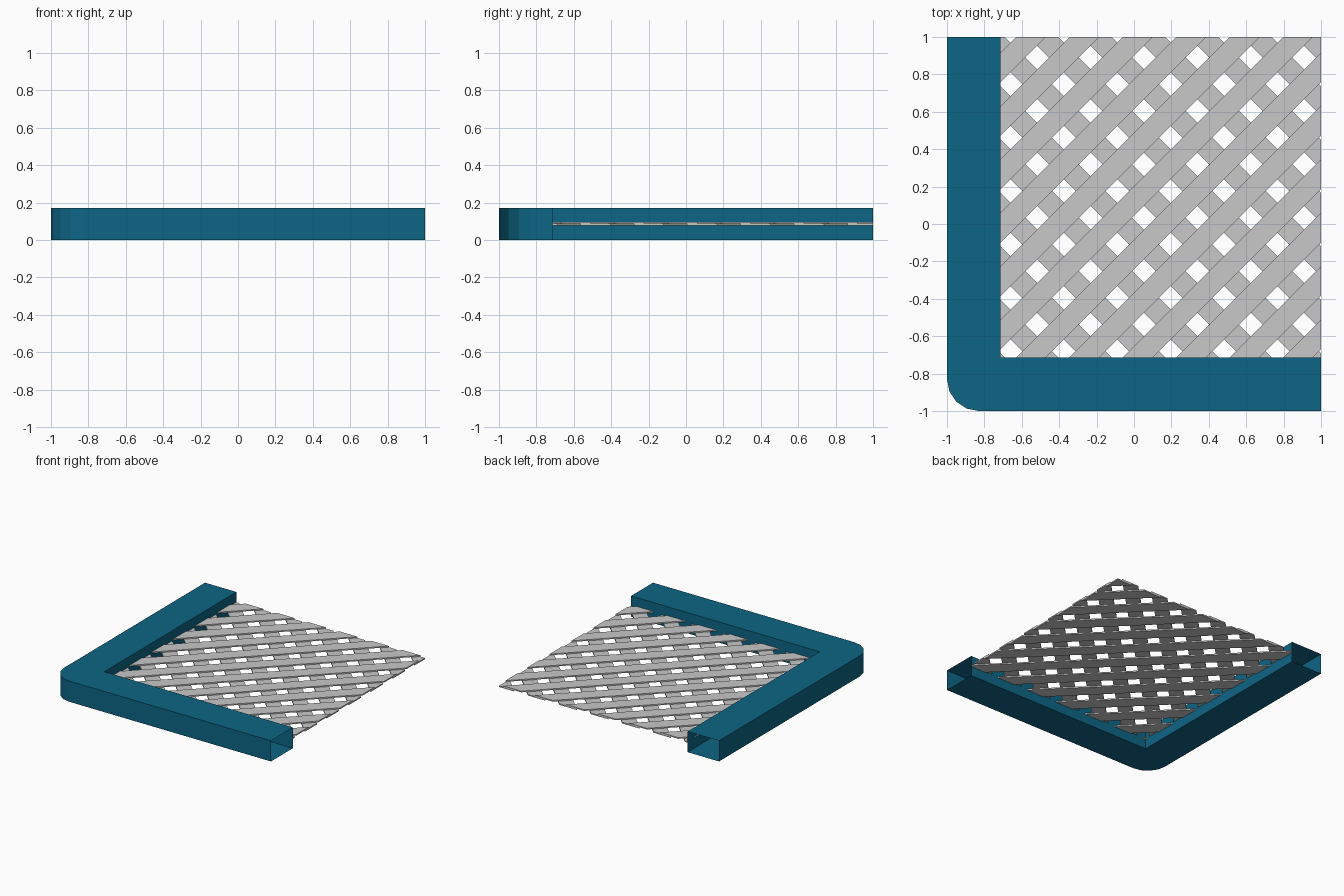
import bpy, bmesh, math
from mathutils import Vector

if "Cube" in bpy.data.objects:
    bpy.data.objects.remove(bpy.data.objects["Cube"])

INNER, HEIGHT, RADIUS = -0.715, 0.17, 0.17
PITCH, HOLE = 0.2855, 0.063        # mesh spacing and hole half-diagonal


def material(name, rgb):
    m = bpy.data.materials.new(name)
    m.diffuse_color = (*rgb, 1)
    m.use_nodes = True
    m.node_tree.nodes["Principled BSDF"].inputs["Base Color"].default_value = m.diffuse_color
    return m


def finish(bm, name, mat):
    bm.normal_update()
    me = bpy.data.meshes.new(name)
    bm.to_mesh(me)
    bm.free()
    me.materials.append(mat)
    ob = bpy.data.objects.new(name, me)
    bpy.context.collection.objects.link(ob)
    return ob


blue = material("deep blue", (0.004, 0.13, 0.235))
grey = material("light grey", (0.58, 0.58, 0.58))

# Corner frame: hollow L-shaped channel with open ends
outer = [(-1, 1)]
for i in range(5):
    a = math.pi + i * math.pi / 8
    outer.append((-1 + RADIUS + RADIUS * math.cos(a), -1 + RADIUS + RADIUS * math.sin(a)))
outer.append((1, -1))
outline = outer + [(1, INNER), (INNER, INNER), (INNER, 1)]
open_ends = {len(outer) - 1, len(outline) - 1}

bm = bmesh.new()
low = [bm.verts.new((x, y, 0)) for x, y in outline]
top = [bm.verts.new((x, y, HEIGHT)) for x, y in outline]
bm.faces.new(low[::-1])
bm.faces.new(top)
n = len(outline)
for i in range(n):
    if i not in open_ends:
        j = (i + 1) % n
        bm.faces.new((low[i], low[j], top[j], top[i]))
finish(bm, "corner_frame", blue)


# Mesh sheet: two crossing layers of flat diagonal strips, trimmed to a square
def strip_layer(name, side, hole_line, z, thick):
    bm = bmesh.new()
    normal = Vector((1, side, 0))
    along = Vector((-side, 1, 0))
    half = PITCH / 2 - HOLE
    for k in range(-12, 13):
        mid = hole_line + PITCH * (k + 0.5)
        corners = [(-half, -3), (half, -3), (half, 3), (-half, 3)]
        bm.faces.new([bm.verts.new(normal * ((mid + d) / 2) + along * t + Vector((0, 0, z)))
                      for d, t in corners])
    for axis in (Vector((1, 0, 0)), Vector((0, 1, 0))):
        for limit, sign in ((INNER, -1), (1, 1)):
            bmesh.ops.bisect_plane(bm, geom=bm.verts[:] + bm.edges[:] + bm.faces[:],
                                   plane_co=axis * limit, plane_no=axis * sign,
                                   clear_outer=True)
    ext = bmesh.ops.extrude_face_region(bm, geom=bm.faces[:], use_keep_orig=True)
    bmesh.ops.translate(bm, vec=(0, 0, thick),
                        verts=[g for g in ext["geom"] if isinstance(g, bmesh.types.BMVert)])
    bmesh.ops.recalc_face_normals(bm, faces=bm.faces[:])
    finish(bm, name, grey)


strip_layer("mesh_lower_strips", 1, 1.80, 0.077, 0.01)
strip_layer("mesh_upper_strips", -1, 0.02, 0.087, 0.01)
